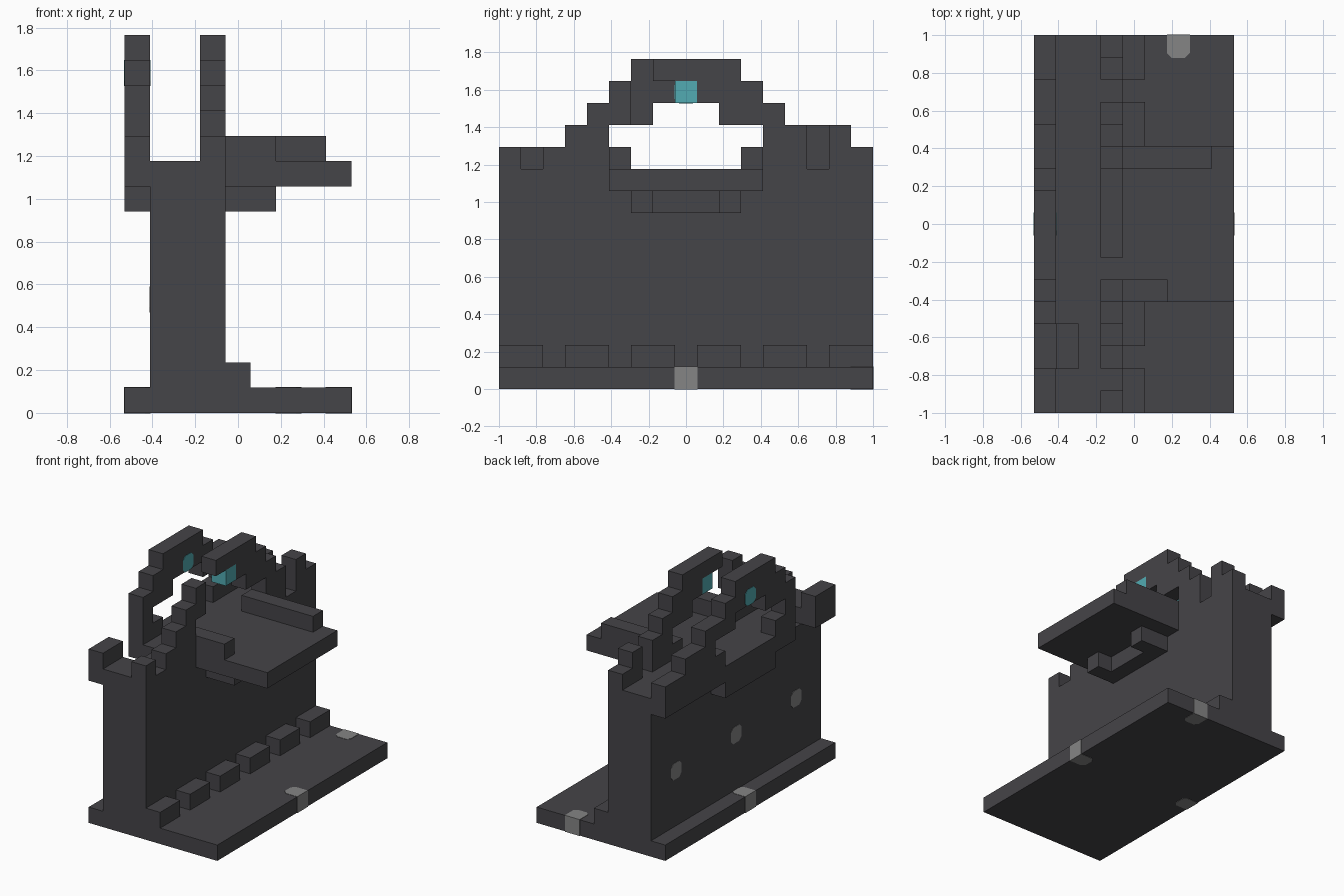
import bpy
import bmesh
from mathutils import Vector

cube = bpy.data.objects.get("Cube")
if cube:
    bpy.data.objects.remove(cube, do_unlink=True)

# One block is a seventeenth of the full length
UNIT = 2 / 17
CENTRE = Vector((4.5, 8.5, 0))


def material(name, colour):
    mat = bpy.data.materials.new(name)
    mat.use_nodes = True
    mat.diffuse_color = colour
    mat.node_tree.nodes["Principled BSDF"].inputs["Base Color"].default_value = colour
    return mat


STONE = material("dark stone", (0.06, 0.058, 0.065, 1))
SILVER = material("pale grey", (0.235, 0.235, 0.235, 1))
TEAL = material("teal", (0.085, 0.41, 0.45, 1))


def add_box(bm, x, y, z):
    """Add a box given its block ranges along each axis."""
    low, high = (Vector(corner) for corner in zip(x, y, z))
    verts = bmesh.ops.create_cube(bm, size=1)["verts"]
    for v in verts:
        v.co = (low + high) / 2 + v.co * (high - low)


def finish(bm, name, mat):
    for v in bm.verts:
        v.co = (v.co - CENTRE) * UNIT
    mesh = bpy.data.meshes.new(name)
    bm.to_mesh(mesh)
    bm.free()
    mesh.materials.append(mat)
    obj = bpy.data.objects.new(name, mesh)
    bpy.context.scene.collection.objects.link(obj)


def part(name, boxes, mat=STONE):
    bm = bmesh.new()
    for x, y, z in boxes:
        add_box(bm, x, y, z)
    finish(bm, name, mat)


def crest(name, x, columns):
    """A battlement one block thick, made of columns."""
    part(name, [(x, (a, b), (low, high)) for a, b, low, high in columns])


def inlay(name, cell, axis, mat, outward=(0, 0, 0)):
    """A block set slightly proud, its inner corners cut along one axis."""
    bm = bmesh.new()
    pad = 0.02
    add_box(bm, *[(c - pad, c + 1 + pad) for c in cell])
    middle = Vector(cell) + Vector((0.5, 0.5, 0.5))
    edges = []
    for e in bm.edges:
        a, b = (v.co for v in e.verts)
        along = abs((a - b)[axis]) > 0.5
        if along and ((a + b) / 2 - middle).dot(Vector(outward)) < 0.1:
            edges.append(e)
    bmesh.ops.bevel(bm, geom=edges, offset=0.22, segments=1, affect='EDGES')
    finish(bm, name, mat)


# Ground slab and row of footing blocks
FULL = (0, 17)
part("base", [((0, 9), FULL, (0, 1))])
part("footing_blocks", [((4, 5), (j, j + 2), (1, 2)) for j in range(0, 17, 3)])

# Main wall with a broken notch in its top course
part("wall", [((1, 4), FULL, (1, 9)),
              ((2, 4), FULL, (9, 10)),
              ((1, 2), (0, 2), (9, 10)),
              ((1, 2), (4, 17), (9, 10))])

# Balcony with its rails and supporting bracket
part("balcony", [((4, 9), (5, 12), (9, 10))])
part("balcony_rails", [((4, 6), (5, 6), (10, 11)),
                       ((4, 8), (11, 12), (10, 11))])
part("balcony_bracket", [((4, 5), (6, 11), (8, 9)),
                         ((5, 6), (6, 7), (8, 9)),
                         ((5, 6), (10, 11), (8, 9))])

# Battlement and arch on the right side, overhanging the wall
crest("right_arch", (0, 1), [
    (6, 11, 8, 9), (0, 2, 9, 11), (4, 13, 9, 10),
    (4, 5, 10, 13), (5, 6, 10, 11), (5, 6, 12, 14), (6, 7, 12, 15),
    (7, 10, 13, 15), (10, 11, 12, 14), (11, 12, 10, 11), (11, 12, 12, 13),
    (12, 13, 10, 13), (13, 15, 9, 12), (15, 17, 9, 11)])

# Ruined battlement and arch on the left side, above the balcony
crest("left_arch", (3, 4), [
    (0, 1, 10, 11), (2, 3, 10, 11), (3, 4, 10, 12), (4, 5, 10, 13),
    (5, 6, 10, 11), (5, 6, 12, 14), (7, 9, 14, 15), (9, 10, 13, 15),
    (10, 11, 12, 15), (11, 12, 10, 11), (11, 12, 12, 14),
    (12, 13, 10, 13), (13, 14, 10, 12), (15, 16, 10, 12), (16, 17, 10, 11)])

# Coloured keystones
part("left_keystone", [((3, 4), (8, 9), (13, 14))], TEAL)
inlay("right_keystone", (0, 8, 13), 0, TEAL)

# Pale stones in the wall and along the slab edges
for j in (2, 8, 14):
    inlay("wall_stone", (1, j, 4), 0, SILVER)
inlay("base_stone_left", (8, 8, 0), 2, SILVER, (1, 0, 0))
inlay("base_stone_right", (0, 8, 0), 2, SILVER, (-1, 0, 0))
inlay("base_stone_back", (6, 16, 0), 2, SILVER, (0, 1, 0))
